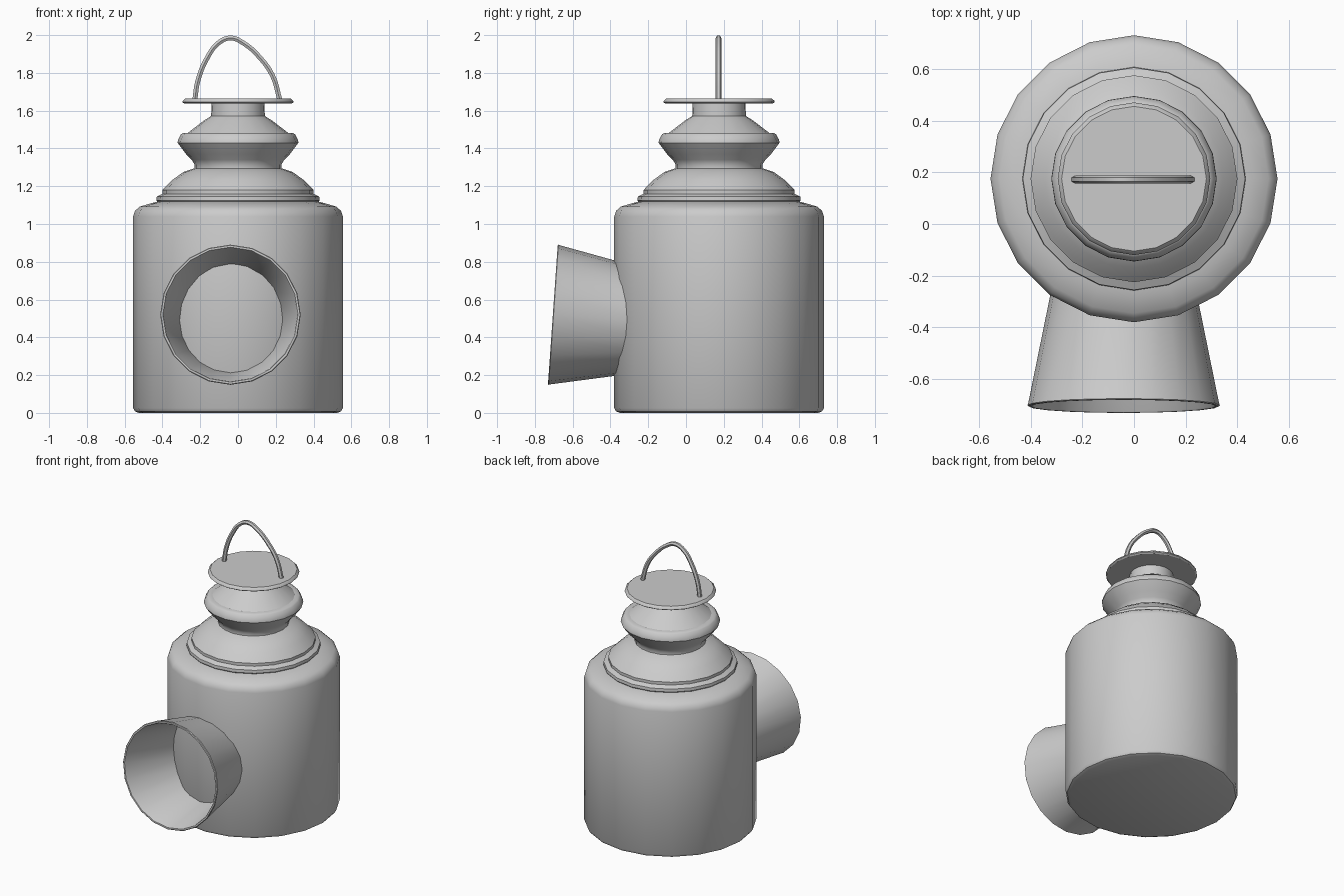
import bpy, bmesh, math
from mathutils import Matrix

if "Cube" in bpy.data.objects:
    bpy.data.objects.remove(bpy.data.objects["Cube"])

AXIS_Y = 0.175
SIDES = 20


def lathe(name, profile, matrix, closed=False, angle=35):
    """Spin an (radius, height) profile around local z; radius 0 makes a pole."""
    bm = bmesh.new()
    rings = []
    for r, z in profile:
        if r == 0:
            rings.append([bm.verts.new((0, 0, z))] * SIDES)
        else:
            rings.append([bm.verts.new((r * math.cos(math.tau * i / SIDES),
                                        r * math.sin(math.tau * i / SIDES), z))
                          for i in range(SIDES)])
    pairs = list(zip(rings, rings[1:]))
    if closed:
        pairs.append((rings[-1], rings[0]))
    for a, b in pairs:
        for i in range(SIDES):
            j = (i + 1) % SIDES
            loop = list(dict.fromkeys((a[i], a[j], b[j], b[i])))
            bm.faces.new(loop)
    bmesh.ops.recalc_face_normals(bm, faces=bm.faces)
    mesh = bpy.data.meshes.new(name)
    bm.to_mesh(mesh)
    bm.free()
    obj = bpy.data.objects.new(name, mesh)
    bpy.context.collection.objects.link(obj)
    obj.matrix_world = matrix
    smooth(obj, angle)
    return obj


def smooth(obj, angle):
    bpy.ops.object.select_all(action='DESELECT')
    obj.select_set(True)
    bpy.context.view_layer.objects.active = obj
    bpy.ops.object.shade_smooth_by_angle(angle=math.radians(angle))


upright = Matrix.Translation((0, AXIS_Y, 0))

# Main tank with rounded shoulder
lathe("tank", [(0, 0), (0.525, 0), (0.545, 0.008), (0.555, 0.025),
               (0.555, 1.04), (0.545, 1.07), (0.52, 1.092), (0.46, 1.11),
               (0.42, 1.12), (0, 1.12)], upright)

# Stepped chimney with waist and neck
lathe("chimney", [(0, 1.10), (0.42, 1.11), (0.432, 1.125), (0.43, 1.145),
                  (0.40, 1.16), (0.40, 1.18), (0.385, 1.195), (0.345, 1.235),
                  (0.29, 1.275), (0.23, 1.295), (0.23, 1.315), (0.245, 1.34),
                  (0.275, 1.37), (0.32, 1.43), (0.318, 1.445), (0.302, 1.475),
                  (0.29, 1.482), (0.265, 1.483), (0.18, 1.548), (0.142, 1.572),
                  (0.14, 1.65), (0, 1.65)], upright)

# Flat lid
lathe("lid", [(0, 1.638), (0.285, 1.638), (0.295, 1.645), (0.293, 1.652),
              (0.28, 1.664), (0, 1.664)], upright)

# Flared lens hood, open at the front and slightly tilted upwards
tilt = Matrix.Translation((-0.04, -0.705, 0.52)) @ Matrix.Rotation(math.radians(86), 4, 'X')
lathe("lens_hood", [(0.278, -0.46), (0.369, -0.012), (0.372, -0.004), (0.368, 0),
                    (0.358, 0), (0.354, -0.006), (0.262, -0.46)],
      tilt, closed=True)

# Bent wire handle
path = [(-0.229, 1.655), (-0.212, 1.76), (-0.16, 1.885), (-0.105, 1.957),
        (-0.04, 1.985), (0.03, 1.957), (0.115, 1.882), (0.183, 1.785),
        (0.222, 1.655)]
curve = bpy.data.curves.new("handle", 'CURVE')
curve.dimensions = '3D'
curve.bevel_depth = 0.015
curve.bevel_resolution = 1
curve.resolution_u = 4
curve.use_fill_caps = True
spline = curve.splines.new('BEZIER')
spline.bezier_points.add(len(path) - 1)
for p, (x, z) in zip(spline.bezier_points, path):
    p.co = (x, AXIS_Y - 0.003, z)
    p.handle_left_type = p.handle_right_type = 'AUTO'
handle = bpy.data.objects.new("handle", curve)
bpy.context.collection.objects.link(handle)
bpy.ops.object.select_all(action='DESELECT')
handle.select_set(True)
bpy.context.view_layer.objects.active = handle
bpy.ops.object.convert(target='MESH')
smooth(bpy.context.object, 50)
